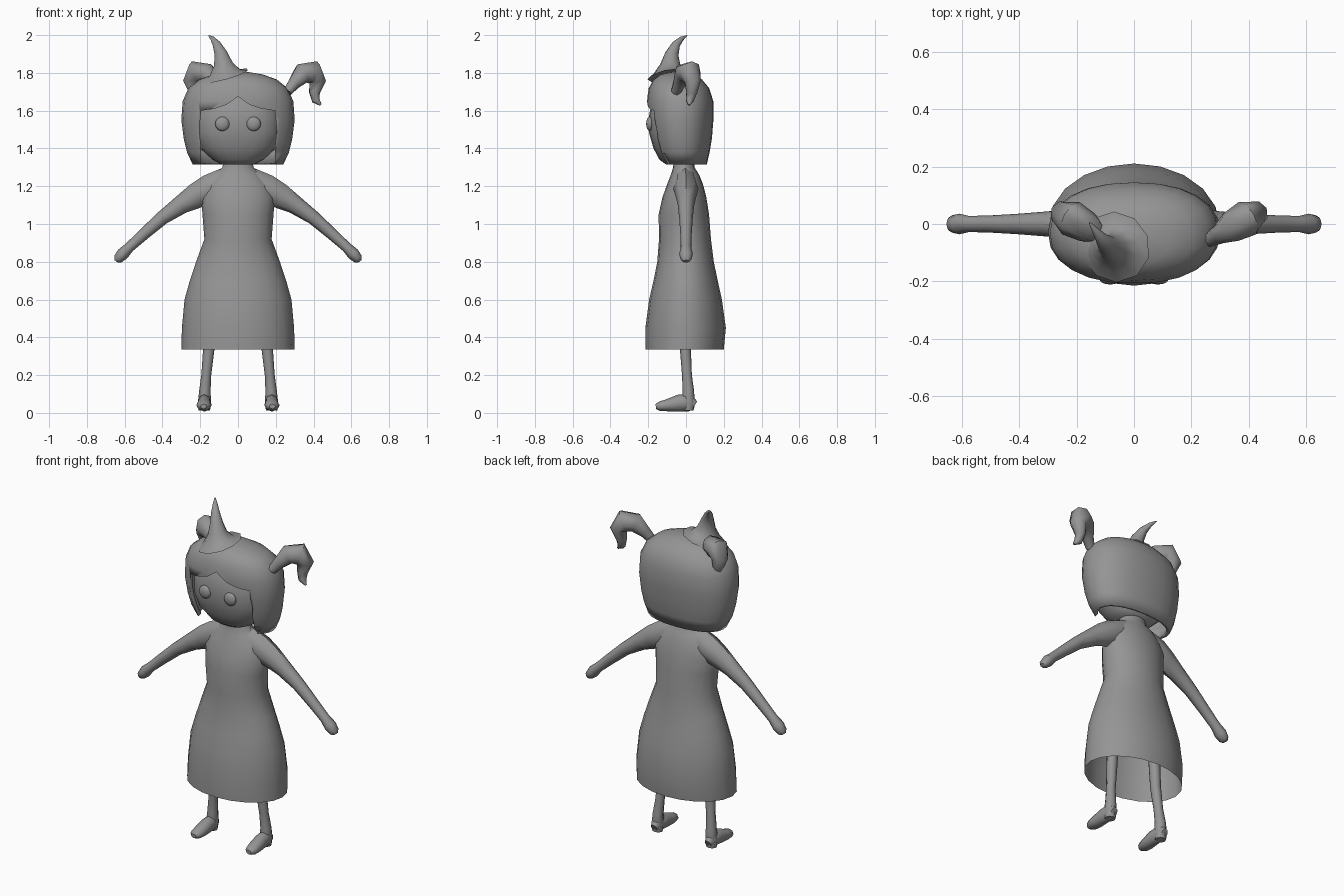
import bpy, bmesh, math
from mathutils import Vector

grey = bpy.data.materials.new("plain grey")
grey.diffuse_color = (0.3, 0.3, 0.3, 1)


def finish(name, bm, angle=50):
    bmesh.ops.recalc_face_normals(bm, faces=bm.faces)
    mesh = bpy.data.meshes.new(name)
    bm.to_mesh(mesh)
    bm.free()
    mesh.materials.append(grey)
    ob = bpy.data.objects.new(name, mesh)
    bpy.context.collection.objects.link(ob)
    bpy.ops.object.select_all(action='DESELECT')
    ob.select_set(True)
    bpy.context.view_layer.objects.active = ob
    bpy.ops.object.shade_smooth_by_angle(angle=math.radians(angle))
    return ob


def skin(bm, rings, cap_start, cap_end):
    rows = [[bm.verts.new(p) for p in ring] for ring in rings]
    n = len(rows[0])
    for a, b in zip(rows, rows[1:]):
        for i in range(n):
            j = (i + 1) % n
            bm.faces.new((a[i], a[j], b[j], b[i]))
    if cap_start:
        bm.faces.new(rows[0])
    if cap_end:
        bm.faces.new(rows[-1])


def loft(name, rows, n=16, power=2.0, cap_start=False, cap_end=True):
    """Stack of rounded sections: (z, half width, front y, back y)."""
    rings = []
    for z, w, y0, y1 in rows:
        ring = []
        for i in range(n):
            a = math.tau * i / n
            c, s = math.cos(a), math.sin(a)
            x = math.copysign(abs(c) ** (2 / power), c) * w
            y = math.copysign(abs(s) ** (2 / power), s) * (y1 - y0) / 2
            ring.append((x, y + (y0 + y1) / 2, z))
        rings.append(ring)
    bm = bmesh.new()
    skin(bm, rings, cap_start, cap_end)
    return finish(name, bm)


def tube(name, pts, n=8, side=Vector((0, 1, 0)), cap_start=True):
    """Sweep along points: (x, y, z, radius, radius along the side axis)."""
    cs = [Vector(p[:3]) for p in pts]
    rings = []
    for k, p in enumerate(pts):
        d = (cs[min(k + 1, len(cs) - 1)] - cs[max(k - 1, 0)]).normalized()
        u = (side - d * side.dot(d)).normalized()
        v = d.cross(u)
        rings.append([cs[k] + u * math.cos(math.tau * i / n) * p[4]
                      + v * math.sin(math.tau * i / n) * p[3] for i in range(n)])
    bm = bmesh.new()
    skin(bm, rings, cap_start, True)
    return finish(name, bm)


# dress, open at the hem, with a short neck on top
loft("dress", [
    (0.335, 0.30, -0.215, 0.20), (0.45, 0.297, -0.215, 0.211),
    (0.60, 0.283, -0.195, 0.19), (0.70, 0.255, -0.172, 0.168),
    (0.80, 0.222, -0.152, 0.147), (0.92, 0.178, -0.143, 0.132),
    (1.05, 0.188, -0.145, 0.122), (1.14, 0.195, -0.125, 0.108),
    (1.21, 0.17, -0.10, 0.09), (1.26, 0.125, -0.08, 0.07),
    (1.30, 0.082, -0.068, 0.045), (1.36, 0.075, -0.065, 0.04)], n=20)

# arms, legs and feet on both sides
for s, label in ((-1, "left"), (1, "right")):
    tube(label + "_arm", [
        (s * 0.05, -0.005, 1.235, 0.07, 0.06), (s * 0.15, 0, 1.185, 0.078, 0.066),
        (s * 0.22, 0, 1.15, 0.068, 0.056), (s * 0.30, 0, 1.103, 0.05, 0.044),
        (s * 0.40, 0, 1.033, 0.037, 0.036), (s * 0.50, 0, 0.945, 0.031, 0.03),
        (s * 0.575, 0, 0.877, 0.027, 0.028), (s * 0.61, 0, 0.842, 0.033, 0.036),
        (s * 0.635, 0, 0.815, 0.026, 0.03), (s * 0.645, 0, 0.802, 0.012, 0.015)])
    tube(label + "_leg", [
        (s * 0.13, -0.005, 0.80, 0.036, 0.036), (s * 0.155, -0.003, 0.335, 0.03, 0.029),
        (s * 0.168, 0.005, 0.20, 0.026, 0.026), (s * 0.175, 0.012, 0.12, 0.03, 0.03),
        (s * 0.178, 0.012, 0.05, 0.035, 0.036), (s * 0.178, 0.012, 0.012, 0.03, 0.028)])
    tube(label + "_foot", [
        (s * 0.178, 0.047, 0.04, 0.024, 0.02), (s * 0.178, 0.02, 0.055, 0.047, 0.034),
        (s * 0.178, -0.04, 0.051, 0.045, 0.036), (s * 0.18, -0.10, 0.04, 0.032, 0.04),
        (s * 0.182, -0.14, 0.035, 0.025, 0.034), (s * 0.182, -0.16, 0.034, 0.013, 0.016)],
         side=Vector((1, 0, 0)))

# face
loft("face", [
    (1.315, 0.085, -0.105, 0.03), (1.34, 0.135, -0.14, 0.06),
    (1.40, 0.20, -0.172, 0.08), (1.48, 0.225, -0.195, 0.09),
    (1.56, 0.225, -0.198, 0.09), (1.63, 0.21, -0.185, 0.085),
    (1.70, 0.17, -0.15, 0.06)], n=20, power=2.3, cap_start=True)

# eyes: shallow domes
for s, label in ((-1, "left"), (1, "right")):
    bm = bmesh.new()
    bmesh.ops.create_uvsphere(bm, u_segments=16, v_segments=8, radius=0.038)
    for v in bm.verts:
        v.co.y *= 0.5
        v.co += Vector((s * 0.083, -0.192, 1.53))
    finish(label + "_eye", bm)

# hair shell with a face opening cut through the front
hair = loft("hair", [
    (1.315, 0.24, -0.14, 0.11), (1.38, 0.27, -0.168, 0.125),
    (1.45, 0.287, -0.188, 0.137), (1.55, 0.30, -0.204, 0.145),
    (1.65, 0.293, -0.208, 0.145), (1.72, 0.262, -0.197, 0.122),
    (1.765, 0.205, -0.172, 0.085), (1.792, 0.13, -0.135, 0.04),
    (1.805, 0.05, -0.07, -0.01)], n=24, power=2.25)
solid = hair.modifiers.new("thickness", 'SOLIDIFY')
solid.thickness = 0.022
solid.offset = -1
half = [(0.195, 1.25), (0.195, 1.40), (0.205, 1.50), (0.195, 1.60), (0.12, 1.612), (0.06, 1.632)]
outline = half + [(0, 1.675)] + [(-x, z) for x, z in reversed(half)]
bm = bmesh.new()
skin(bm, [[(x, y, z) for x, z in outline] for y in (-0.4, -0.05)], True, True)
cutter = finish("face_opening_cutter", bm)
cutter.hide_render = True
cutter.hide_viewport = True
cut = hair.modifiers.new("face opening", 'BOOLEAN')
cut.operation = 'DIFFERENCE'
cut.solver = 'EXACT'
cut.object = cutter

# small bent pointed hat with a flared brim
tube("hat", [
    (-0.065, -0.08, 1.785, 0.125, 0.125), (-0.07, -0.083, 1.803, 0.085, 0.085),
    (-0.078, -0.082, 1.845, 0.053, 0.053), (-0.09, -0.075, 1.90, 0.036, 0.036),
    (-0.112, -0.053, 1.95, 0.023, 0.023), (-0.135, -0.022, 1.982, 0.012, 0.012),
    (-0.155, 0.005, 1.997, 0.003, 0.003)], n=10)

# curled pigtails; the left one sits closer to the crown
curl = [(0.262, -0.055, 1.70, 0.026), (0.295, -0.037, 1.742, 0.034),
        (0.34, -0.01, 1.797, 0.055), (0.395, 0.02, 1.803, 0.064),
        (0.422, 0.035, 1.755, 0.046), (0.405, 0.03, 1.695, 0.03),
        (0.412, 0.02, 1.655, 0.023), (0.438, 0.015, 1.63, 0.006)]
for s, shift, label in ((1, 0, "right"), (-1, 0.175, "left")):
    tube(label + "_pigtail", [(s * x + shift, y, z, r, r) for x, y, z, r in curl],
         side=Vector((-s * 0.45, 0.89, 0)))
